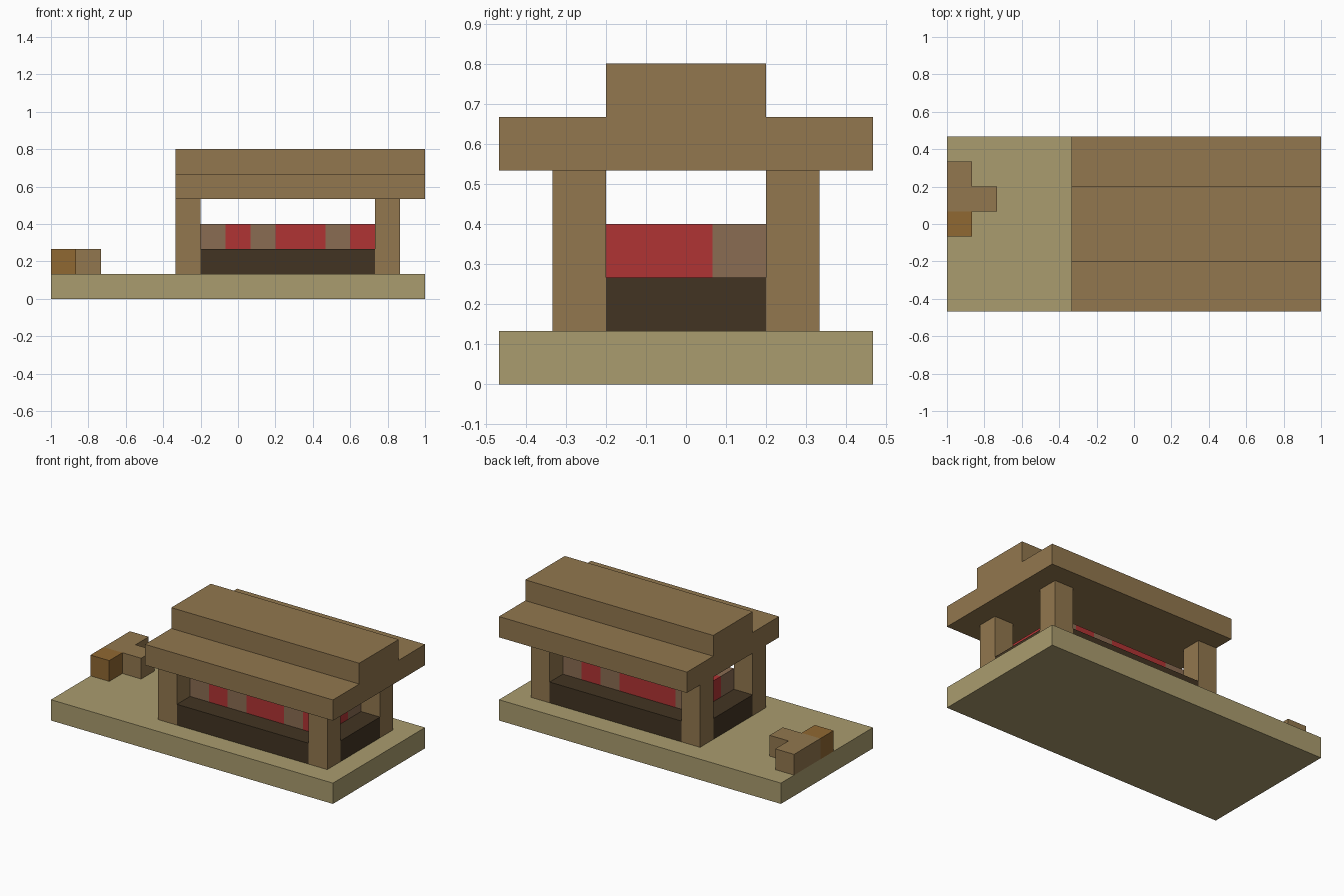
import bpy

U = 2 / 15            # one block
LX, LY = 15, 7        # footprint in blocks

cube = bpy.data.objects.get("Cube")
if cube:
    bpy.data.objects.remove(cube, do_unlink=True)


def material(name, rgb):
    """Flat material from an sRGB colour, stored as linear values."""
    lin = [((c / 255 + 0.055) / 1.055) ** 2.4 for c in rgb]
    m = bpy.data.materials.new(name)
    m.use_nodes = True
    m.diffuse_color = (*lin, 1)
    bsdf = next(n for n in m.node_tree.nodes if n.type == 'BSDF_PRINCIPLED')
    bsdf.inputs["Base Color"].default_value = (*lin, 1)
    bsdf.inputs["Roughness"].default_value = 0.9
    return m


pale_wood = material("pale wood", (170, 156, 110))
brown_wood = material("brown wood", (146, 119, 78))
dark_wood = material("dark wood", (66, 52, 34))
red_cloth = material("red cloth", (176, 52, 52))
tan_goods = material("dusty brown", (138, 108, 82))
amber_wood = material("amber wood", (144, 104, 50))


def block(name, mat, x, y, z):
    """Box spanning the given (start, end) block ranges."""
    spans = (x, y, z)
    offset = (LX / 2, LY / 2, 0)
    loc = [((a + b) / 2 - o) * U for (a, b), o in zip(spans, offset)]
    bpy.ops.mesh.primitive_cube_add(size=1, location=loc)
    ob = bpy.context.object
    ob.name = name
    ob.scale = [(b - a) * U for a, b in spans]
    bpy.ops.object.transform_apply(location=False, rotation=False, scale=True)
    ob.data.materials.append(mat)
    return ob


# Ground platform
block("platform", pale_wood, (0, LX), (0, LY), (0, 1))

# Counter: a cross of two bars leaves room for the corner posts
block("counter", dark_wood, (6, 13), (1, 6), (1, 2))
for side, x in (("right", 5), ("left", 13)):
    block(f"counter_end_{side}", dark_wood, (x, x + 1), (2, 5), (1, 2))

# Corner posts
for side, x in (("right", 5), ("left", 13)):
    for end, y in (("front", 1), ("back", 5)):
        block(f"post_{end}_{side}", brown_wood, (x, x + 1), (y, y + 1), (1, 4))

# Stepped roof
block("roof_lower", brown_wood, (5, LX), (0, LY), (4, 5))
block("roof_upper", brown_wood, (5, LX), (2, 5), (5, 6))

# Goods on the counter, each row running from right to left
rows = {"front": "TRTRRTR", "middle": "RRRRRRR", "back": "TRRRTRT"}
for j, (row, pattern) in enumerate(rows.items()):
    start = 0
    for i in range(1, len(pattern) + 1):
        if i == len(pattern) or pattern[i] != pattern[start]:
            mat = red_cloth if pattern[start] == "R" else tan_goods
            block(f"goods_{row}_{start}", mat, (6 + start, 6 + i), (2 + j, 3 + j), (2, 3))
            start = i

# Small stack of crates beside the stall
block("crate_amber", amber_wood, (0, 1), (3, 4), (1, 2))
block("crate_pair", brown_wood, (0, 1), (4, 6), (1, 2))
block("crate_single", brown_wood, (1, 2), (4, 5), (1, 2))
